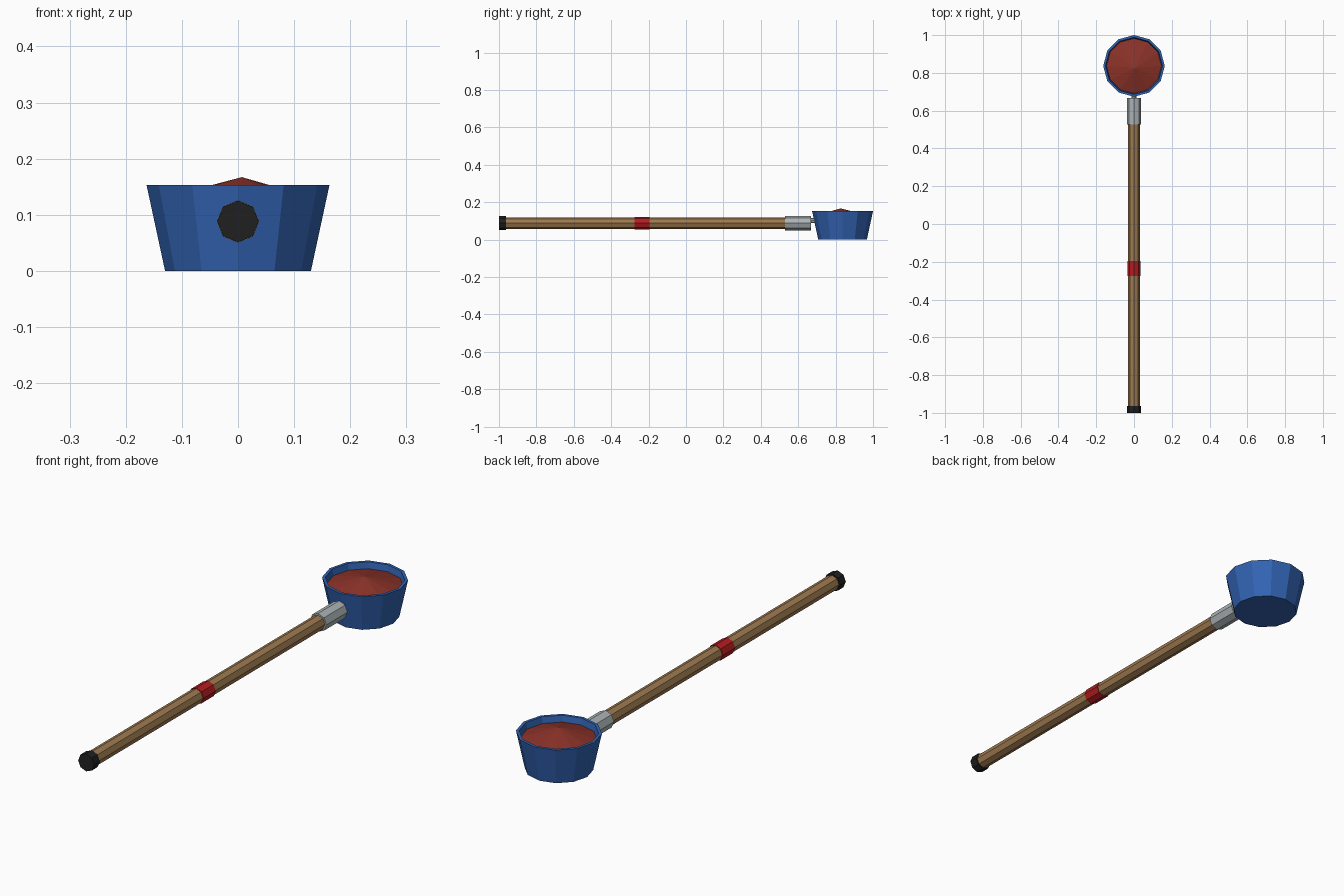
import bpy, bmesh, math
from mathutils import Matrix, Vector

if "Cube" in bpy.data.objects:
    bpy.data.objects.remove(bpy.data.objects["Cube"])


def material(name, r, g, b):
    lin = [(c / 255 / 12.92) if c < 11 else ((c / 255 + 0.055) / 1.055) ** 2.4 for c in (r, g, b)]
    m = bpy.data.materials.new(name)
    m.diffuse_color = (*lin, 1)
    m.use_nodes = True
    m.node_tree.nodes["Principled BSDF"].inputs["Base Color"].default_value = m.diffuse_color
    return m


BLUE = material("blue_paint", 50, 100, 180)
FILL = material("rust_red_fill", 138, 50, 40)
WOOD = material("brown_wood", 158, 122, 80)
RED = material("red_tape", 180, 28, 32)
BLACK = material("black_rubber", 32, 32, 32)
METAL = material("grey_metal", 172, 180, 182)

AXIS_Z = 0.088   # height of the pole's centre line
CUP_Y = 0.837    # cup centre


def finish(name, bm, mat):
    bmesh.ops.recalc_face_normals(bm, faces=bm.faces)
    me = bpy.data.meshes.new(name)
    bm.to_mesh(me)
    bm.free()
    me.materials.append(mat)
    ob = bpy.data.objects.new(name, me)
    bpy.context.collection.objects.link(ob)
    return ob


def rod(name, y0, y1, radius, mat, z=AXIS_Z, sides=8):
    """Faceted rod along y with a vertex at the top."""
    bm = bmesh.new()
    bmesh.ops.create_cone(bm, cap_ends=True, segments=sides, radius1=radius, radius2=radius,
                          depth=y1 - y0,
                          matrix=Matrix.Translation((0, (y0 + y1) / 2, z)) @ Matrix.Rotation(math.pi / 2, 4, 'X'))
    return finish(name, bm, mat)


def lathe(name, profile, mat, apex=None, sides=12):
    """Rings of (radius, z) about the cup centre; first ring capped, last ring capped or closed to an apex."""
    bm = bmesh.new()
    rings = []
    for r, z in profile:
        rings.append([bm.verts.new((r * math.cos(a), CUP_Y + r * math.sin(a), z))
                      for a in (2 * math.pi * i / sides for i in range(sides))])
    for lo, hi in zip(rings, rings[1:]):
        for i in range(sides):
            j = (i + 1) % sides
            bm.faces.new((lo[i], lo[j], hi[j], hi[i]))
    bm.faces.new(rings[0][::-1])
    if apex:
        tip = bm.verts.new(Vector(apex))
        for i in range(sides):
            bm.faces.new((rings[-1][i], rings[-1][(i + 1) % sides], tip))
    else:
        bm.faces.new(rings[-1])
    return finish(name, bm, mat)


# pole with its fittings
rod("pole", -0.98, 0.56, 0.031, WOOD)
rod("end_cap", -1.0, -0.963, 0.037, BLACK)
rod("grip_band", -0.275, -0.195, 0.034, RED)
rod("ferrule", 0.528, 0.667, 0.038, METAL)
rod("neck", 0.65, 0.705, 0.013, METAL, z=0.102)

# open flared cup, hollow inside
lathe("cup", [(0.13, 0), (0.163, 0.153), (0.151, 0.153), (0.144, 0.11)], BLUE)

# shallow mound filling the cup, peak slightly off centre
lathe("filling", [(0.143, 0.112), (0.1455, 0.127)], FILL, apex=(0.007, 0.826, 0.167))
